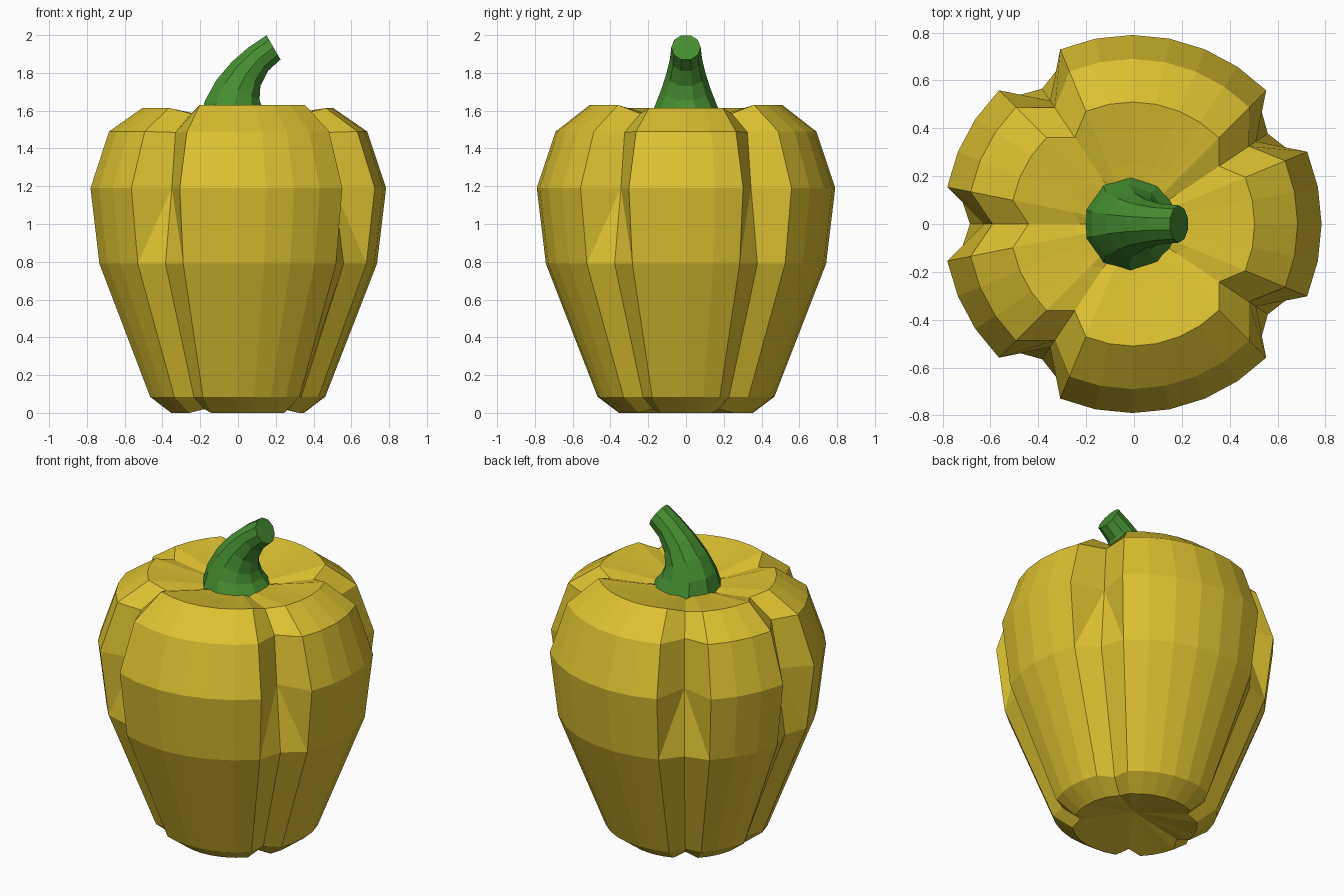
import bpy, bmesh
from math import sin, cos, radians, pi
from mathutils import Vector

if "Cube" in bpy.data.objects:
    bpy.data.objects.remove(bpy.data.objects["Cube"])

def material(name, color):
    m = bpy.data.materials.new(name)
    m.diffuse_color = color
    m.use_nodes = True
    m.node_tree.nodes["Principled BSDF"].inputs["Base Color"].default_value = m.diffuse_color
    return m

def finish(name, bm, mat):
    bmesh.ops.recalc_face_normals(bm, faces=bm.faces)
    me = bpy.data.meshes.new(name)
    bm.to_mesh(me)
    bm.free()
    me.materials.append(mat)
    ob = bpy.data.objects.new(name, me)
    bpy.context.collection.objects.link(ob)
    return ob

yellow = material("yellow_skin", (0.72, 0.53, 0.03, 1))
green = material("green_stem", (0.06, 0.27, 0.03, 1))

# Pepper body: 32 segments, five of them pulled in as grooves between lobes
N = 32
GROOVES = {3, 11, 16, 21, 29}
# (lobe radius, lobe z, groove radius, groove z), bottom to top
LEVELS = [(0.355, 0.0, 0.31, 0.02), (0.468, 0.085, 0.41, 0.085),
          (0.742, 0.79, 0.68, 0.79), (0.79, 1.19, 0.62, 1.19),
          (0.69, 1.49, 0.585, 1.485), (0.51, 1.62, 0.435, 1.585),
          (0.25, 1.575, 0.22, 1.555)]

bm = bmesh.new()
rings = []
for k, (lr, lz, gr, gz) in enumerate(LEVELS):
    ring = []
    for i in range(N):
        a = 2 * pi * i / N
        groove = i in GROOVES
        r, z = (gr, gz) if groove else (lr, lz)
        if k == 5 and not groove:
            z += 0.01 * (1 if (3 < i < 11 or 21 < i < 29) else -0.6)
        ring.append(bm.verts.new((r * cos(a) - 0.006, r * sin(a), z)))
    rings.append(ring)
for k in range(len(rings) - 1):
    lo, hi = rings[k], rings[k + 1]
    for i in range(N):
        j = (i + 1) % N
        if k == 2 and i in GROOVES:
            bm.faces.new((lo[i], lo[j], hi[i]))
            bm.faces.new((lo[j], hi[j], hi[i]))
        elif k == 2 and j in GROOVES:
            bm.faces.new((lo[i], lo[j], hi[j]))
            bm.faces.new((lo[i], hi[j], hi[i]))
        else:
            bm.faces.new((lo[i], lo[j], hi[j], hi[i]))
# Sunken centres under and above
for ring, z in ((rings[0], 0.08), (rings[-1], 1.53)):
    c = bm.verts.new((0, 0, z))
    for i in range(N):
        bm.faces.new((ring[i], ring[(i + 1) % N], c))
finish("pepper_body", bm, yellow)

# Curved ten-sided stem: (x, z, radius, tilt from vertical)
STEM = [(-0.012, 1.55, 0.2, 0), (-0.022, 1.63, 0.163, 8), (0.0, 1.71, 0.132, 25),
        (0.043, 1.795, 0.104, 40), (0.11, 1.875, 0.085, 52), (0.188, 1.935, 0.078, 60)]
bm = bmesh.new()
rings = []
for x, z, r, tilt in STEM:
    t = radians(tilt)
    u = Vector((cos(t), 0, -sin(t)))
    ring = []
    for i in range(10):
        a = radians(18 + 36 * i)
        ring.append(bm.verts.new(Vector((x, 0, z)) + u * r * cos(a) + Vector((0, r * sin(a), 0))))
    rings.append(ring)
for lo, hi in zip(rings, rings[1:]):
    for i in range(10):
        j = (i + 1) % 10
        bm.faces.new((lo[i], lo[j], hi[j], hi[i]))
bm.faces.new(rings[0])
bm.faces.new(rings[-1])
finish("stem", bm, green)
